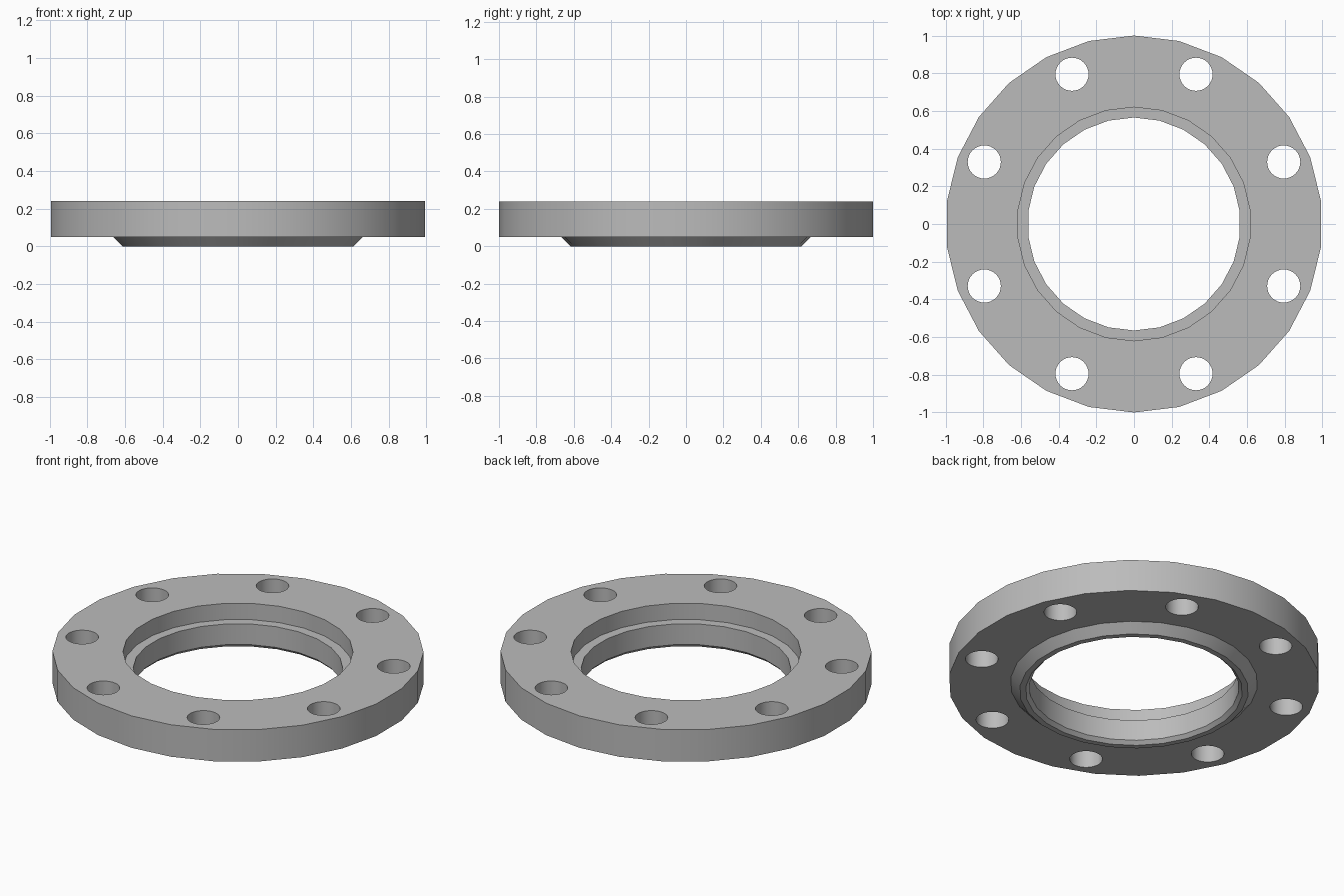
import bpy, bmesh
from math import pi, sin, cos
from mathutils import Matrix, Vector

cube = bpy.data.objects.get("Cube")
if cube:
    bpy.data.objects.remove(cube, do_unlink=True)

SIDES = 26       # facets around the ring
BOLTS = 8        # bolt holes
BOLT_CIRCLE = 0.86
BOLT_RADIUS = 0.088

# Plain grey metal
grey = bpy.data.materials.new("grey_metal")
grey.use_nodes = True
colour = (0.5, 0.5, 0.5, 1)
grey.diffuse_color = colour
grey.node_tree.nodes["Principled BSDF"].inputs["Base Color"].default_value = colour


def make_object(name, bm):
    bmesh.ops.recalc_face_normals(bm, faces=bm.faces)
    mesh = bpy.data.meshes.new(name)
    bm.to_mesh(mesh)
    bm.free()
    obj = bpy.data.objects.new(name, mesh)
    obj.data.materials.append(grey)
    bpy.context.collection.objects.link(obj)
    return obj


# Ring cross-section (radius, height): rim, recess, ledge, bore, chamfer, raised foot
profile = [(1, 0.05), (1, 0.24), (0.62, 0.24), (0.62, 0.143), (0.565, 0.143),
           (0.565, 0.02), (0.585, 0), (0.617, 0), (0.667, 0.05)]
bm = bmesh.new()
verts = [bm.verts.new((0, r, z)) for r, z in profile]
edges = [bm.edges.new((v, verts[i - 1])) for i, v in enumerate(verts)]
bmesh.ops.spin(bm, geom=verts + edges, cent=(0, 0, 0), axis=(0, 0, 1),
               angle=2 * pi, steps=SIDES, use_merge=True)
bmesh.ops.remove_doubles(bm, verts=bm.verts, dist=0.0001)
flange = make_object("flange_ring", bm)

# Bolt hole cutters
bm = bmesh.new()
for i in range(BOLTS):
    a = (i + 0.5) * 2 * pi / BOLTS
    place = Matrix.Translation(Vector((cos(a), sin(a), 0)) * BOLT_CIRCLE)
    bmesh.ops.create_cone(bm, cap_ends=True, segments=32, radius1=BOLT_RADIUS,
                          radius2=BOLT_RADIUS, depth=2, matrix=place)
cutter = make_object("bolt_hole_cutter", bm)
cutter.hide_render = True

# Cut the holes and bake the result
cut = flange.modifiers.new("bolt_holes", 'BOOLEAN')
cut.object = cutter
cut.solver = 'EXACT'
bpy.context.view_layer.objects.active = flange
flange.select_set(True)
bpy.ops.object.modifier_apply(modifier=cut.name)
bpy.data.objects.remove(cutter, do_unlink=True)

# Smooth the curved walls, keep the rims sharp
bpy.ops.object.shade_smooth_by_angle(angle=pi / 6)
